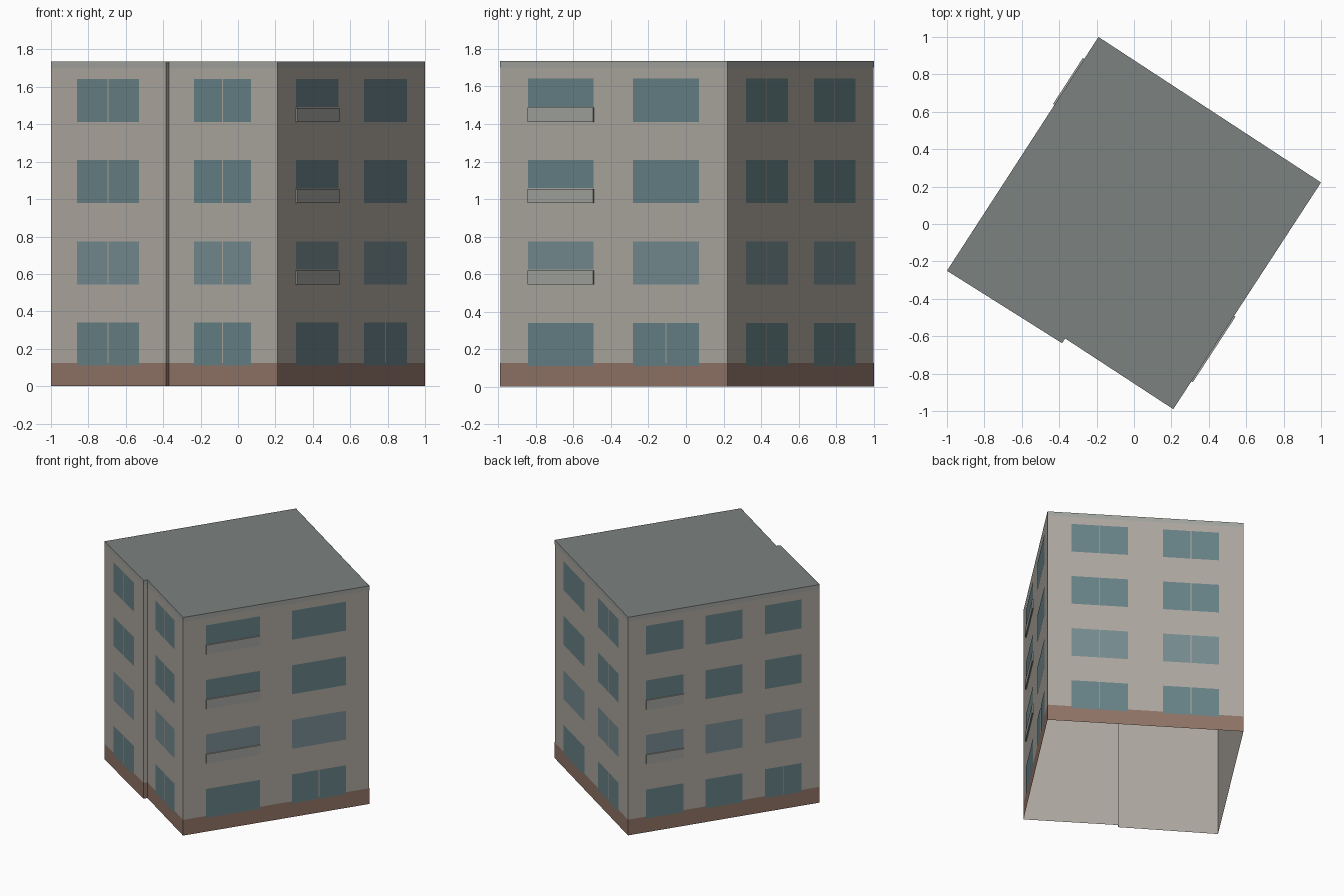
import bpy
import bmesh
from mathutils import Vector

if "Cube" in bpy.data.objects:
    bpy.data.objects.remove(bpy.data.objects["Cube"])

H = 1.735
# Footprint, counter-clockwise, with the small step in the front wall
A, P, Q, B, C, D = [Vector((x, y, 0)) for x, y in (
    (-1, -0.25), (-0.385, -0.637), (-0.368, -0.612),
    (0.21, -0.99), (1, 0.222), (-0.19, 1))]
ring = [A, P, Q, B, C, D]
edges = list(zip(ring, ring[1:] + ring[:1]))
UP = Vector((0, 0, 1))


def material(name, rgb):
    m = bpy.data.materials.new(name)
    m.diffuse_color = (*rgb, 1)
    m.use_nodes = True
    m.node_tree.nodes["Principled BSDF"].inputs["Base Color"].default_value = m.diffuse_color
    return m


def finish(name, bm, mat):
    me = bpy.data.meshes.new(name)
    bm.to_mesh(me)
    bm.free()
    me.materials.append(mat)
    ob = bpy.data.objects.new(name, me)
    bpy.context.collection.objects.link(ob)


def corners(a, b, t0, t1, z0, z1, off):
    d = b - a
    n = Vector((d.y, -d.x, 0)).normalized() * off
    lo, hi = a + d * t0 + n, a + d * t1 + n
    return [lo + UP * z0, hi + UP * z0, hi + UP * z1, lo + UP * z1]


def face(bm, pts):
    bm.faces.new([bm.verts.new(p) for p in pts])


def panel(bm, *args):
    face(bm, corners(*args))


def balcony(bm, a, b, t0, t1, z0, z1, depth):
    back = corners(a, b, t0, t1, z0, z1, 0)
    front = corners(a, b, t0, t1, z0, z1, depth)
    face(bm, front)
    for i in range(4):
        j = (i + 1) % 4
        face(bm, [back[i], back[j], front[j], front[i]])


wall_mat = material("wall_beige", (0.42, 0.39, 0.35))
roof_mat = material("roof_slate", (0.20, 0.225, 0.215))
trim_mat = material("trim_grey", (0.36, 0.37, 0.34))
plinth_mat = material("plinth_brown", (0.28, 0.175, 0.135))
glass_mats = [material("glass_dark", (0.135, 0.22, 0.24)),
              material("glass_pale", (0.18, 0.26, 0.28))]

# Wall shell, open underneath
bm = bmesh.new()
for a, b in edges:
    panel(bm, a, b, 0, 1, 0, H, 0)
bmesh.ops.remove_doubles(bm, verts=bm.verts, dist=1e-4)
finish("walls", bm, wall_mat)

# Flat roof
bm = bmesh.new()
face(bm, [p + UP * H for p in ring])
finish("roof", bm, roof_mat)

# Base band and top trim band
for name, z0, z1, mat in (("plinth", 0, 0.125, plinth_mat),
                          ("roof_trim", 1.70, H, trim_mat)):
    bm = bmesh.new()
    for a, b in edges:
        panel(bm, a, b, 0, 1, z0, z1, 0.001)
    finish(name, bm, mat)

# Window columns: wall, start, end, split floors, balcony floors
every = (0, 1, 2, 3)
columns = [
    (A, P, 0.23, 0.765, every, ()),
    (Q, B, 0.23, 0.76, every, ()),
    (B, C, 0.123, 0.412, (), (1, 2, 3)),
    (B, C, 0.585, 0.875, (0,), ()),
    (C, D, 0.123, 0.41, every, ()),
    (C, D, 0.59, 0.875, every, ()),
    (D, A, 0.094, 0.29, (), (1, 2)),
    (D, A, 0.405, 0.597, (), ()),
    (D, A, 0.714, 0.906, (0,), ()),
]
panes = [bmesh.new(), bmesh.new()]
rails = bmesh.new()
for a, b, t0, t1, split, balconies in columns:
    for floor in every:
        z0 = 0.11 + 0.434 * floor
        z1 = z0 + 0.23
        bm = panes[floor == 1]
        if floor in balconies:
            balcony(rails, a, b, t0, t1, z0, z0 + 0.075, 0.009)
            z0 += 0.08
        if floor in split:
            mid, gap = (t0 + t1) / 2, 0.003 / (b - a).length
            panel(bm, a, b, t0, mid - gap, z0, z1, 0.002)
            panel(bm, a, b, mid + gap, t1, z0, z1, 0.002)
        else:
            panel(bm, a, b, t0, t1, z0, z1, 0.002)
finish("windows", panes[0], glass_mats[0])
finish("windows_second_floor", panes[1], glass_mats[1])
finish("balcony_fronts", rails, trim_mat)
